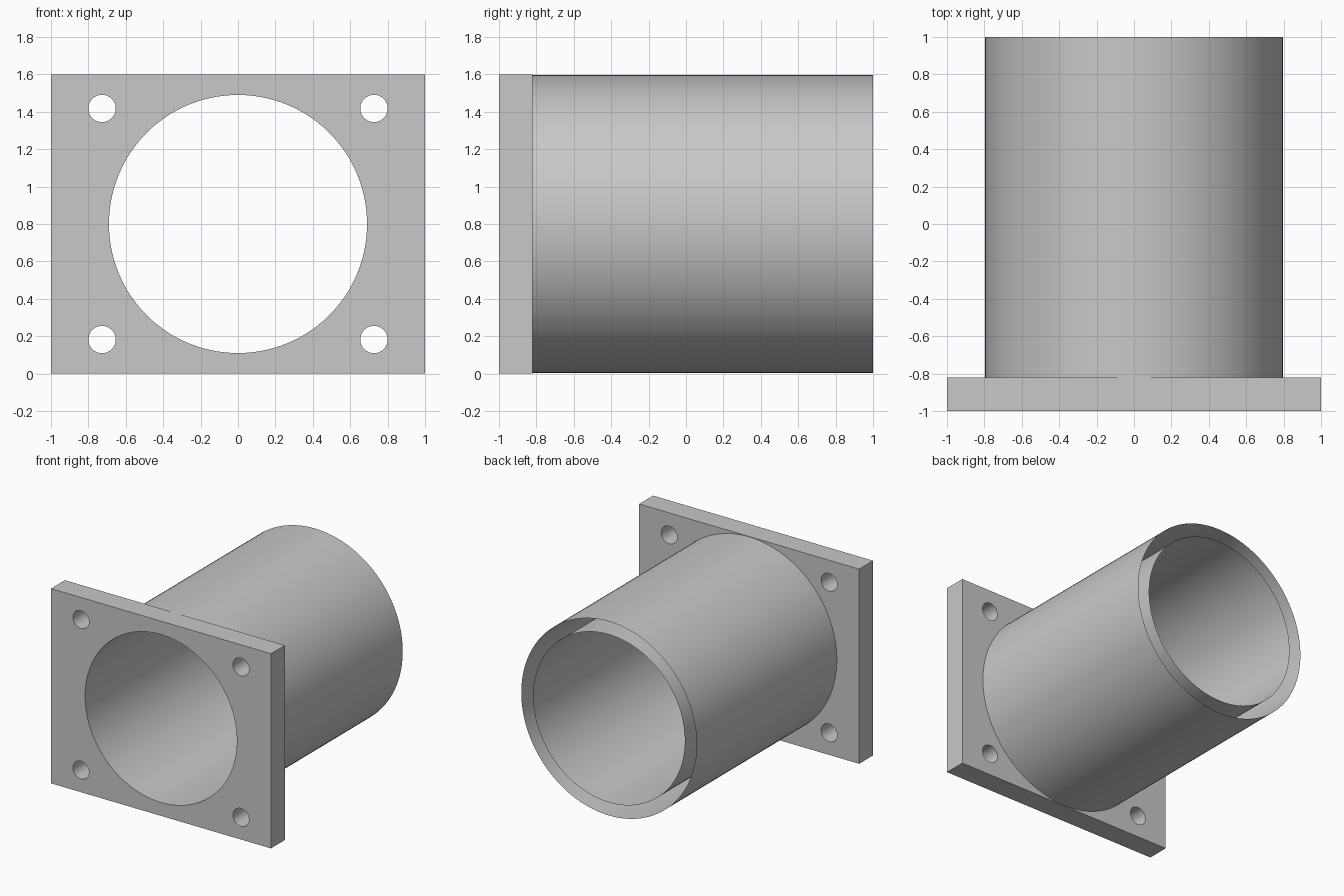
import bpy
import math

default = bpy.data.objects.get("Cube")
if default:
    bpy.data.objects.remove(default, do_unlink=True)

FRONT, PLATE_BACK, BACK = -1.0, -0.82, 1.0
MID_Z = 0.8
BORE, OUTER = 0.69, 0.797
HOLE, HOLE_X, HOLE_Z = 0.073, 0.727, 0.618

grey = bpy.data.materials.new("light_grey")
grey.use_nodes = True
grey.diffuse_color = (0.58, 0.58, 0.58, 1)
grey.node_tree.nodes["Principled BSDF"].inputs["Base Color"].default_value = (0.58, 0.58, 0.58, 1)


def cylinder(name, radius, y0, y1, x=0, z=MID_Z, sides=128, ends='NGON'):
    """Cylinder lying along y."""
    bpy.ops.mesh.primitive_cylinder_add(
        vertices=sides, radius=radius, depth=y1 - y0, end_fill_type=ends,
        location=(x, (y0 + y1) / 2, z), rotation=(math.pi / 2, 0, 0))
    obj = bpy.context.object
    obj.name = name
    obj.data.materials.append(grey)
    return obj


def smooth(obj):
    bpy.ops.object.select_all(action='DESELECT')
    obj.select_set(True)
    bpy.context.view_layer.objects.active = obj
    bpy.ops.object.shade_smooth_by_angle(angle=math.radians(30))


# Mounting plate
bpy.ops.mesh.primitive_cube_add(size=1, location=(0, (FRONT + PLATE_BACK) / 2, MID_Z))
plate = bpy.context.object
plate.name = "mounting_plate"
plate.scale = (2, PLATE_BACK - FRONT, 2 * MID_Z)
bpy.ops.object.transform_apply(location=False, rotation=False, scale=True)
plate.data.materials.append(grey)

# Central bore and four bolt holes
cutters = [cylinder("bore_cutter", BORE, FRONT - 0.1, PLATE_BACK + 0.1)]
for sx in (-1, 1):
    for sz in (-1, 1):
        cutters.append(cylinder("bolt_hole_cutter", HOLE, FRONT - 0.1, PLATE_BACK + 0.1,
                                sx * HOLE_X, MID_Z + sz * HOLE_Z, 48))
for cutter in cutters:
    cutter.hide_render = True
    mod = plate.modifiers.new("hole", 'BOOLEAN')
    mod.operation = 'DIFFERENCE'
    mod.solver = 'EXACT'
    mod.object = cutter
    bpy.context.view_layer.objects.active = plate
    bpy.ops.object.modifier_apply(modifier=mod.name)
    bpy.data.objects.remove(cutter, do_unlink=True)
smooth(plate)

# Double-walled tube, with the gap between the walls open at the back
outer_wall = cylinder("outer_tube_wall", OUTER, PLATE_BACK, BACK, ends='NOTHING')
smooth(outer_wall)
inner_wall = cylinder("inner_tube_wall", BORE, PLATE_BACK, BACK, ends='NOTHING')
inner_wall.data.flip_normals()
smooth(inner_wall)
